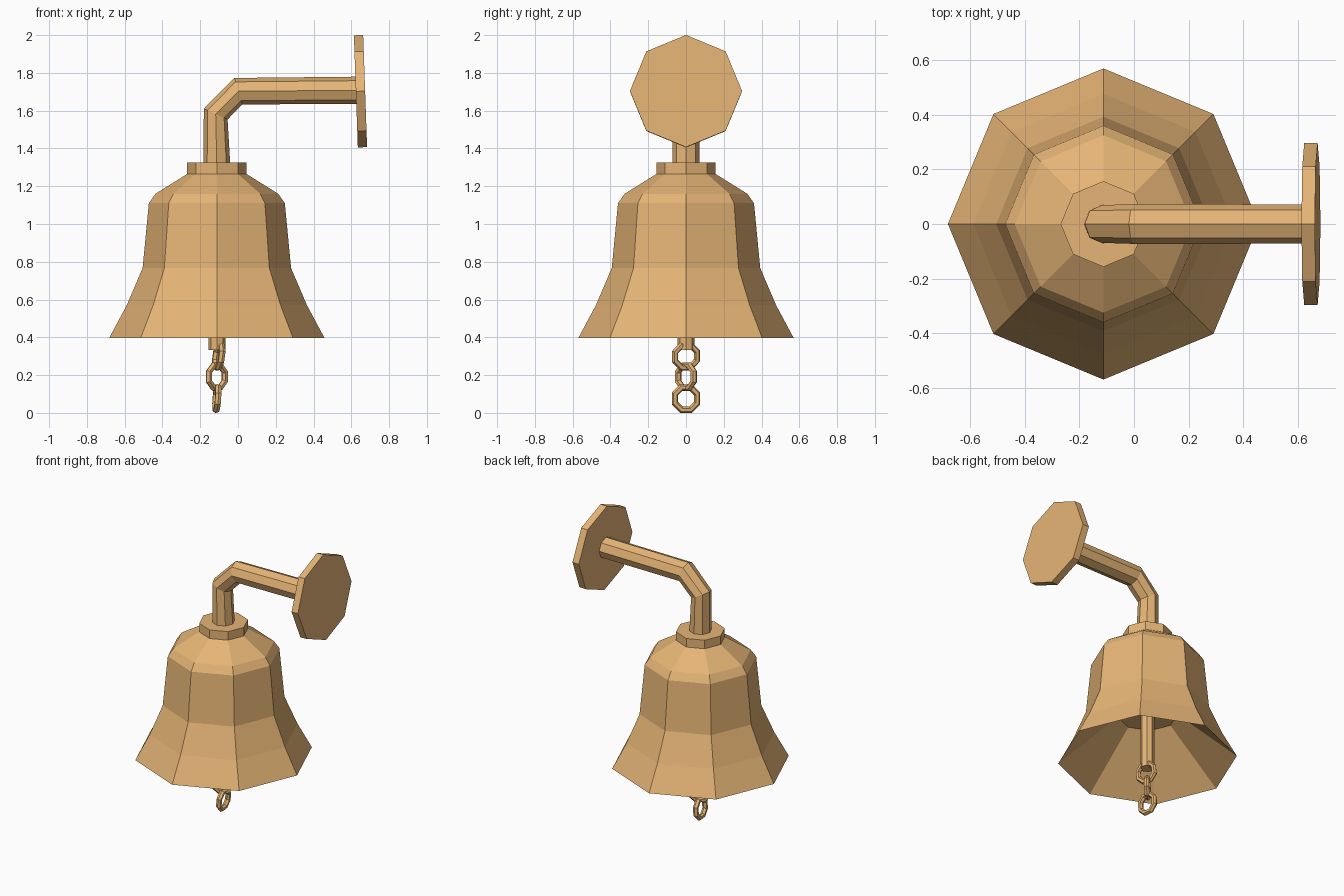
import bpy, bmesh
from math import sin, cos, pi, radians
from mathutils import Matrix, Vector

if "Cube" in bpy.data.objects:
    bpy.data.objects.remove(bpy.data.objects["Cube"])

CX = -0.112   # bell axis
N = 8         # sides of every round part

brass = bpy.data.materials.new("brass")
brass.diffuse_color = (0.79, 0.46, 0.18, 1)
brass.use_nodes = True
brass.node_tree.nodes["Principled BSDF"].inputs["Base Color"].default_value = brass.diffuse_color


def loft(name, rings, cap_start=True, cap_end=True):
    """Octagonal skin through rings of (x, z, radius, tilt from vertical in degrees)."""
    bm = bmesh.new()
    loops = []
    for x, z, r, tilt in rings:
        rot = Matrix.Rotation(radians(tilt), 3, 'Y')
        loops.append([bm.verts.new(Vector((x, 0, z)) + rot @ Vector(
            (r * cos(2 * pi * i / N), r * sin(2 * pi * i / N), 0))) for i in range(N)])
    for a, b in zip(loops, loops[1:]):
        for i in range(N):
            j = (i + 1) % N
            bm.faces.new((a[i], a[j], b[j], b[i]))
    if cap_start:
        bm.faces.new(loops[0][::-1])
    if cap_end:
        bm.faces.new(loops[-1])
    return finish(name, bm)


def finish(name, bm):
    me = bpy.data.meshes.new(name)
    bm.to_mesh(me)
    bm.free()
    me.materials.append(brass)
    ob = bpy.data.objects.new(name, me)
    bpy.context.collection.objects.link(ob)
    return ob


def link(name, x, z, turn, lean, major=0.064, minor=0.018):
    """Octagonal chain link, leaned sideways and turned about z."""
    bm = bmesh.new()
    rot = Matrix.Rotation(radians(lean), 3, 'Y') @ Matrix.Rotation(radians(turn), 3, 'Z')
    rings = []
    for i in range(N):
        a = 2 * pi * (i + 0.5) / N
        ring = []
        for k in range(6):
            b = 2 * pi * k / 6
            d = major + minor * cos(b)
            p = Vector((minor * sin(b), d * cos(a), d * sin(a)))
            ring.append(bm.verts.new(rot @ p + Vector((x, 0, z))))
        rings.append(ring)
    for i in range(N):
        a, b = rings[i], rings[(i + 1) % N]
        for k in range(6):
            m = (k + 1) % 6
            bm.faces.new((a[k], b[k], b[m], a[m]))
    bmesh.ops.recalc_face_normals(bm, faces=bm.faces)
    return finish(name, bm)


# Bell: shallow conical recess inside, then rim and flared outside up to the crown
profile = [(0.72, 0.19), (0.397, 0.57), (0.57, 0.477), (0.767, 0.393), (1.11, 0.36),
           (1.16, 0.325), (1.265, 0.157)]
loft("bell", [(CX, z, r, 0) for z, r in profile])

# Collar on the crown
loft("collar", [(CX, 1.265, 0.157, 0), (CX, 1.325, 0.157, 0)])

# Bent arm from collar to wall
loft("arm", [(CX, 1.30, 0.072, 0), (-0.118, 1.582, 0.069, 24.6),
             (0.002, 1.703, 0.073, 73.5), (0.64, 1.708, 0.072, 89)])

# Wall plate, slightly tilted
loft("wall_plate", [(0.624, 1.702, 0.297, 88), (0.673, 1.704, 0.297, 88)])

# Clapper rod
loft("clapper_rod", [(CX, 0.333, 0.045, 0), (CX, 0.73, 0.045, 0)])

# Chain: x, z, turn, lean
for i, args in enumerate([(-0.102, 0.300, 15, 8), (CX, 0.192, -45, 0),
                          (-0.112, 0.076, 6, 4)]):
    link(f"chain_link_{i + 1}", *args)
